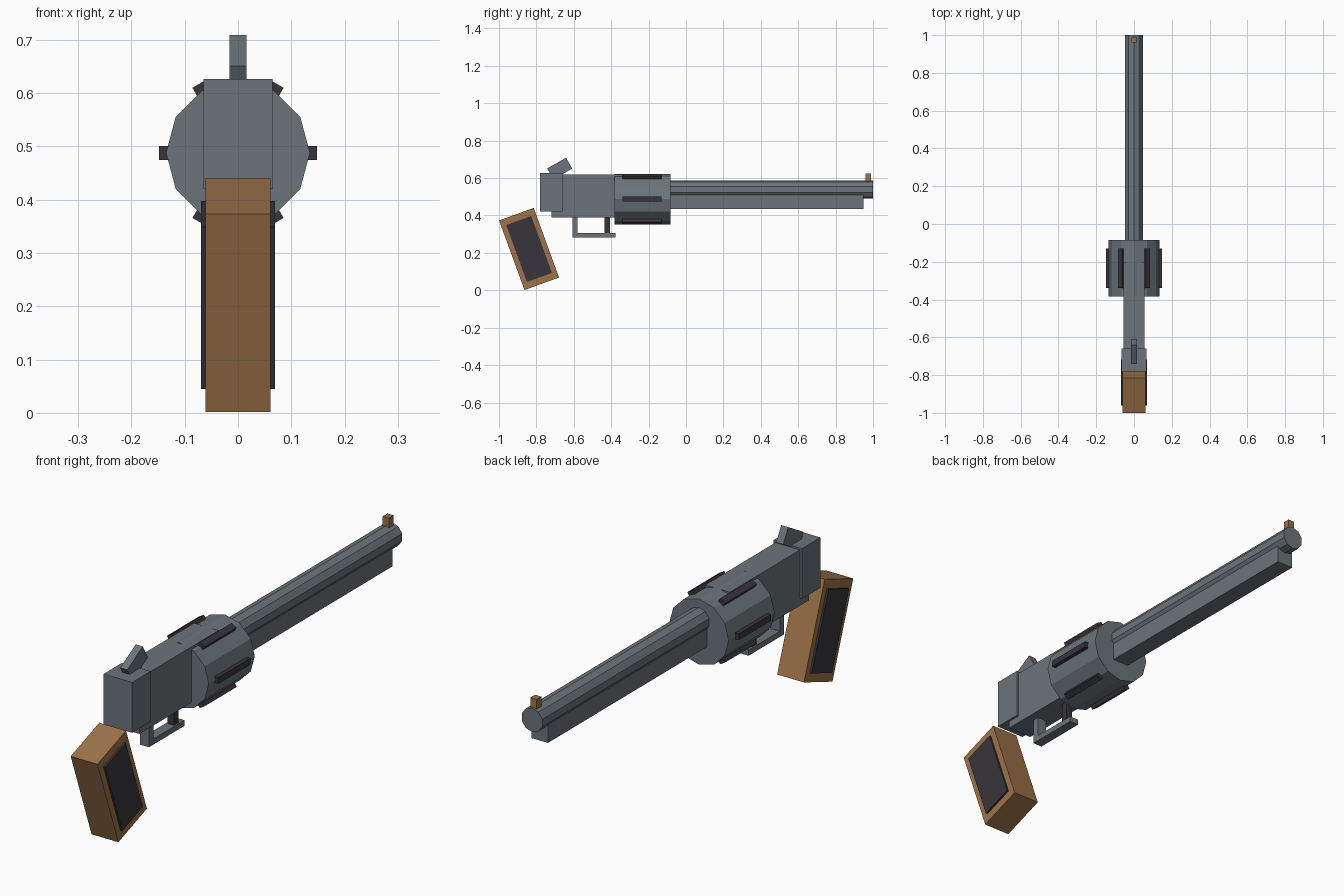
import bpy
from math import radians, sin, cos
from mathutils import Matrix

cube = bpy.data.objects.get("Cube")
if cube:
    bpy.data.objects.remove(cube, do_unlink=True)


def material(name, rgb):
    m = bpy.data.materials.new(name)
    m.use_nodes = True
    m.diffuse_color = (*rgb, 1)
    m.node_tree.nodes["Principled BSDF"].inputs["Base Color"].default_value = (*rgb, 1)
    return m


STEEL = material("blue grey steel", (0.147, 0.178, 0.2))
DARK = material("dark charcoal", (0.04, 0.036, 0.044))
WOOD = material("brown wood", (0.34, 0.17, 0.068))


def finish(name, mat, matrix):
    """Name the new mesh, bake its transform and colour it."""
    ob = bpy.context.object
    ob.name = ob.data.name = name
    ob.data.transform(matrix)
    ob.data.materials.append(mat)
    return ob


def box(name, mat, centre, size, tilt=0, roll=0):
    """Box tilted about x (pitch) or rolled about y, then placed."""
    bpy.ops.mesh.primitive_cube_add(size=1)
    return finish(name, mat, Matrix.Translation(centre)
                  @ Matrix.Rotation(radians(tilt), 4, 'X')
                  @ Matrix.Rotation(radians(roll), 4, 'Y')
                  @ Matrix.Diagonal((*size, 1)))


def span(name, mat, width, y, z):
    """Upright box centred on x, given its y and z ranges."""
    return box(name, mat, (0, sum(y) / 2, sum(z) / 2),
               (width, y[1] - y[0], z[1] - z[0]))


def tube(name, mat, sides, radius, y, z):
    """Faceted cylinder running along y."""
    bpy.ops.mesh.primitive_cylinder_add(vertices=sides, radius=radius, depth=y[1] - y[0])
    return finish(name, mat, Matrix.Translation((0, sum(y) / 2, z))
                  @ Matrix.Rotation(radians(90), 4, 'X'))


# Barrel, under rail and front sight
tube("barrel", STEEL, 10, 0.049, (-0.1, 1.0), 0.539)
span("under_rail", STEEL, 0.075, (-0.1, 0.95), (0.436, 0.51))
span("front_sight", WOOD, 0.028, (0.96, 0.99), (0.57, 0.624))

# Drum with six raised dark strips
DRUM_Z = 0.488
tube("drum", STEEL, 12, 0.135, (-0.383, -0.084), DRUM_Z)
for i in range(6):
    a = radians(60 * i)
    box(f"drum_strip_{i + 1}", DARK,
        (0.135 * cos(a), -0.235, DRUM_Z + 0.135 * sin(a)),
        (0.027, 0.208, 0.026), roll=-60 * i)

# Frame, rear block and hammer
span("frame", STEEL, 0.112, (-0.72, -0.205), (0.39, 0.619))
span("rear_block", STEEL, 0.13, (-0.78, -0.66), (0.42, 0.627))
box("hammer", STEEL, (0, -0.675, 0.651), (0.032, 0.116, 0.067), tilt=30)

# Trigger guard and trigger
span("guard_bar", STEEL, 0.042, (-0.608, -0.377), (0.283, 0.306))
span("guard_post", STEEL, 0.042, (-0.608, -0.58), (0.283, 0.4))
span("trigger", DARK, 0.03, (-0.437, -0.407), (0.3, 0.4))

# Slanted grip with a dark panel showing on both sides
GRIP = (0, -0.839, 0.221)
box("grip", WOOD, GRIP, (0.122, 0.197, 0.396), tilt=20)
box("grip_panel", DARK, GRIP, (0.138, 0.142, 0.324), tilt=20)
